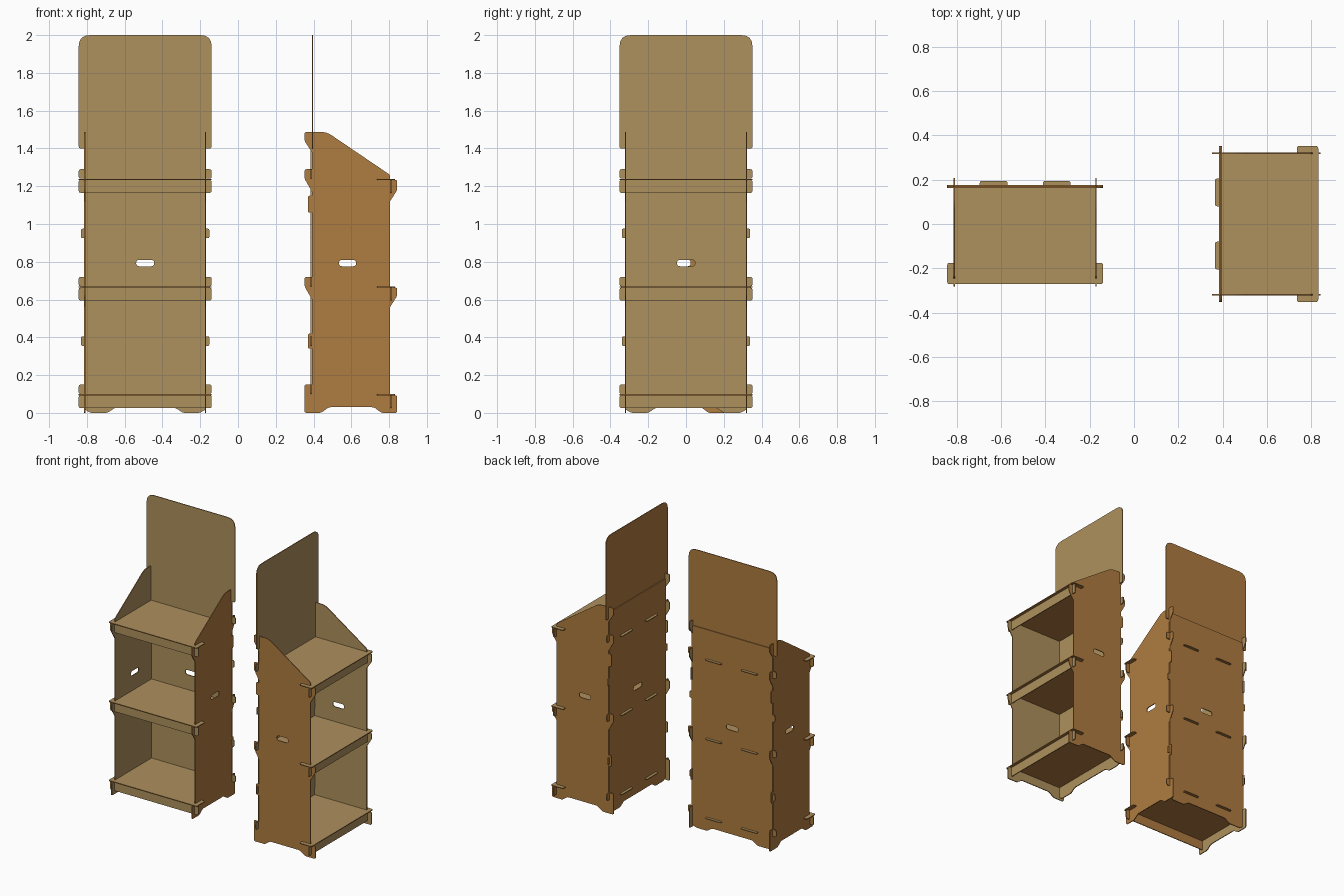
import bpy, bmesh, math
from mathutils import Vector, Matrix

if "Cube" in bpy.data.objects:
    bpy.data.objects.remove(bpy.data.objects["Cube"])

T = 0.006  # board thickness


def material(name, rgb):
    m = bpy.data.materials.new(name)
    m.diffuse_color = (*rgb, 1)
    m.use_nodes = True
    m.node_tree.nodes["Principled BSDF"].inputs["Base Color"].default_value = m.diffuse_color
    return m


MATS = [material("tan_face", (0.42, 0.28, 0.11)), material("brown_back", (0.43, 0.20, 0.05))]


def rounded(pts, seg=4):
    """Polygon of (a, b[, radius]) points with its corners softened."""
    out = []
    for i, p in enumerate(pts):
        c = Vector(p[:2])
        r = p[2] if len(p) > 2 else 0
        if not r:
            out.append(c)
            continue
        ends = []
        for q in (pts[i - 1], pts[(i + 1) % len(pts)]):
            d = Vector(q[:2]) - c
            ends.append(c + d.normalized() * min(r, d.length * 0.45))
        for k in range(seg + 1):
            t = k / seg
            out.append(ends[0] * (1 - t) ** 2 + c * 2 * t * (1 - t) + ends[1] * t * t)
    return out


def mirrored(half):
    return half + [(-p[0], *p[1:]) for p in reversed(half)]


def slot(ca, cb, w, h):
    """Hand hole with round ends."""
    a, b = w / 2, h / 2
    return rounded([(ca - a, cb - b, b), (ca + a, cb - b, b), (ca + a, cb + b, b), (ca - a, cb + b, b)])


def sheet(name, outline, place, face, holes=()):
    """Flat board; the side looking along 'face' is tan, the rest brown."""
    face = Vector(face)
    bm = bmesh.new()
    edges = []
    for loop in [rounded(outline), *holes]:
        vs = [bm.verts.new(place(*p)) for p in loop]
        edges += [bm.edges.new((vs[i - 1], vs[i])) for i in range(len(vs))]
    bmesh.ops.triangle_fill(bm, edges=edges, use_beauty=True)
    res = bmesh.ops.extrude_face_region(bm, geom=bm.faces[:])
    moved = [g for g in res["geom"] if isinstance(g, bmesh.types.BMVert)]
    bmesh.ops.translate(bm, verts=moved, vec=face * T)
    bmesh.ops.recalc_face_normals(bm, faces=bm.faces[:])
    for f in bm.faces:
        f.material_index = 0 if f.normal.dot(face) > 0.5 else 1
    me = bpy.data.meshes.new(name)
    bm.to_mesh(me)
    bm.free()
    for m in MATS:
        me.materials.append(m)
    return name, me


R = 0.012
parts = []

# side panels: depth measured from the back hooks forward
side = [(0.352, 0, R), (0.44, 0, R), (0.48, 0.03, R), (0.72, 0.03, R), (0.76, 0, R), (0.843, 0, R),
        (0.843, 0.093, R), (0.805, 0.093), (0.805, 0.56), (0.843, 0.62, R), (0.843, 0.664, R),
        (0.805, 0.664), (0.805, 1.12), (0.843, 1.18, R), (0.843, 1.234, R), (0.805, 1.234),
        (0.805, 1.26, R), (0.47, 1.487, 0.03), (0.352, 1.487, R), (0.352, 1.44, R), (0.392, 1.38),
        (0.392, 1.29), (0.352, 1.29, R), (0.352, 1.24, R), (0.392, 1.17), (0.392, 1.15),
        (0.37, 1.15, R), (0.37, 1.06, R), (0.392, 1.06), (0.392, 0.72), (0.352, 0.72, R),
        (0.352, 0.67, R), (0.392, 0.60), (0.392, 0.42), (0.37, 0.42, R), (0.37, 0.34, R),
        (0.392, 0.34), (0.392, 0.15), (0.352, 0.15, R)]
for s, nm in ((-1, "left_side"), (1, "right_side")):
    parts.append(sheet(nm, side, lambda u, z, s=s: (s * 0.323, 0.56 - u, z), (-s, 0, 0),
                       [slot(0.58, 0.793, 0.09, 0.034)]))

# shelves with rear tabs and front ears, each with a lip below
shelf = mirrored([(0.08, 0.17), (0.08, 0.195, R), (0.205, 0.195, R), (0.205, 0.17), (0.319, 0.17),
                  (0.319, -0.175), (0.352, -0.175, R), (0.352, -0.272, R)])
for lvl, z0 in (("bottom", 0.093), ("middle", 0.663), ("top", 1.233)):
    parts.append(sheet(lvl + "_shelf", shelf, lambda a, b, z=z0: (a, b, z), (0, 0, 1)))
    lip = mirrored([(0.352, z0 - 0.068, R), (0.352, z0, R)])
    parts.append(sheet(lvl + "_lip", lip, lambda a, b: (a, -0.247, b), (0, -1, 0)))


def back(a, b):
    return (a, 0.176, b)


# back boards: footed base, then two taller boards with side tabs
base = mirrored([(0.16, 0.027, R), (0.20, 0, R), (0.29, 0, R), (0.323, 0.02), (0.323, 0.1),
                 (0.352, 0.1, R), (0.352, 0.15, R)])
parts.append(sheet("base_back", base, back, (0, -1, 0)))
for nm, z0, hole in (("lower_back", 0.15, []), ("upper_back", 0.72, [slot(0, 0.793, 0.095, 0.034)])):
    pts = mirrored([(0.323, z0), (0.323, z0 + 0.205), (0.34, z0 + 0.205, R), (0.34, z0 + 0.255, R),
                    (0.323, z0 + 0.255), (0.323, z0 + 0.52), (0.352, z0 + 0.52, R), (0.352, z0 + 0.57, R)])
    parts.append(sheet(nm, pts, back, (0, -1, 0), hole))
parts.append(sheet("crest_back", mirrored([(0.323, 1.29), (0.323, 1.45)]), back, (0, -1, 0)))

# tall header board
header = mirrored([(0.317, 1.24), (0.317, 1.40), (0.352, 1.40, R), (0.352, 2.0, 0.06)])
parts.append(sheet("header", header, lambda a, b: (a, 0.169, b), (0, -1, 0)))

# two stands: one facing front, one turned to the right
stands = (("front_stand", Matrix.Translation((-0.4915, 0, 0))),
          ("turned_stand", Matrix.Translation((0.56, 0, 0)) @ Matrix.Rotation(math.pi / 2, 4, 'Z')))
for prefix, mat in stands:
    for nm, me in parts:
        ob = bpy.data.objects.new(prefix + "_" + nm, me)
        ob.matrix_world = mat
        bpy.context.collection.objects.link(ob)
